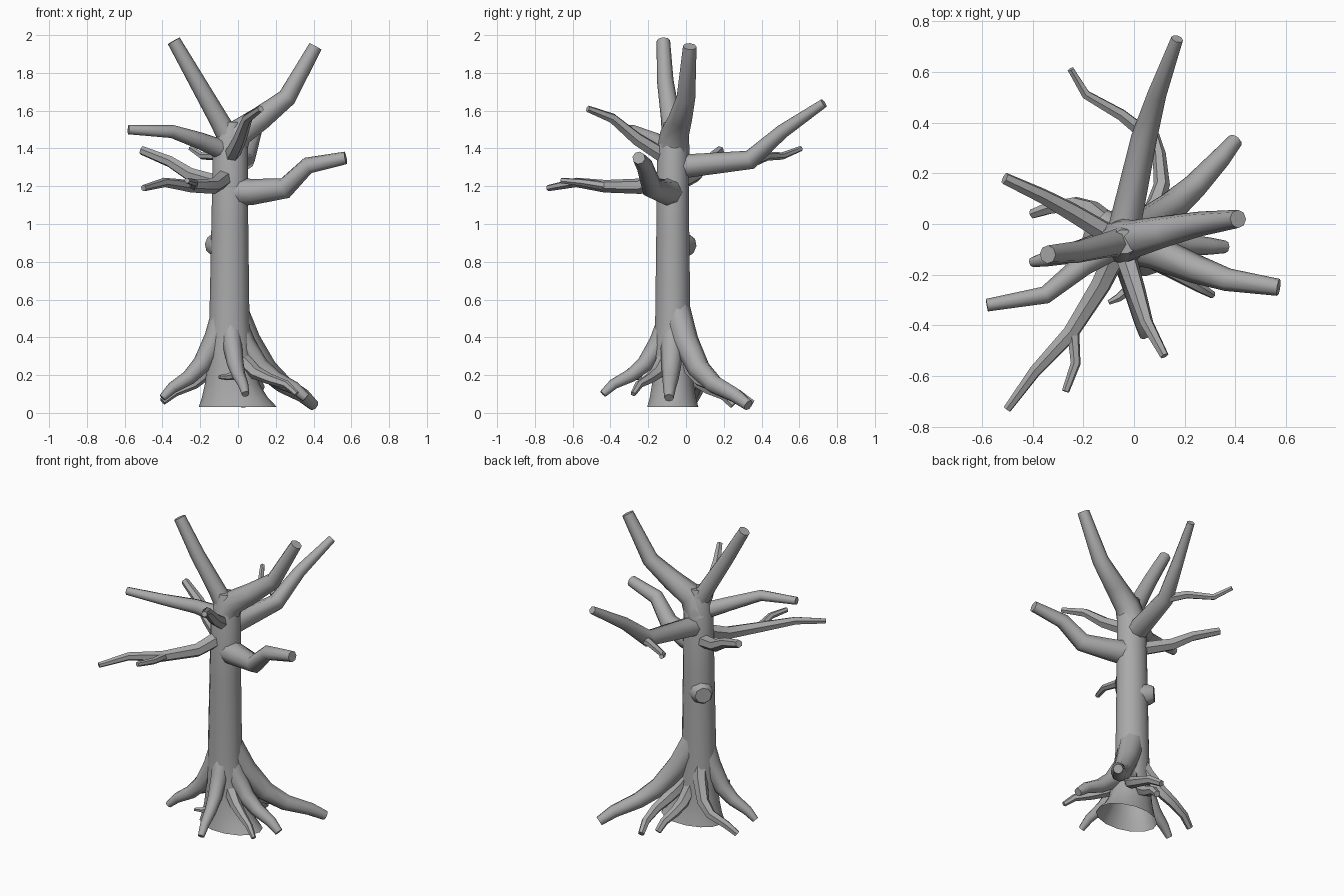
import bpy, bmesh, math
from mathutils import Vector

old = bpy.data.objects.get("Cube")
if old:
    bpy.data.objects.remove(old, do_unlink=True)

grey = (.4, .4, .4, 1)
bark = bpy.data.materials.new("grey_bark")
bark.use_nodes = True
bark.diffuse_color = grey
bark.node_tree.nodes["Principled BSDF"].inputs["Base Color"].default_value = grey

trunk_axis = Vector((-.05, -.07, 0))
up_axis = Vector((0, 0, 1))


def circle(sides):
    """Unit circle as (cosine, sine) pairs."""
    angles = [math.tau * i / sides for i in range(sides)]
    return [(math.cos(a), math.sin(a)) for a in angles]


def loft(name, rings, closed_start=True):
    """Skin a list of point rings into one smooth object with sharp edges kept."""
    bm = bmesh.new()
    loops = [[bm.verts.new(point) for point in ring] for ring in rings]
    for low, high in zip(loops, loops[1:]):
        for i in range(len(low)):
            bm.faces.new((low[i - 1], low[i], high[i], high[i - 1]))
    if closed_start:
        bm.faces.new(reversed(loops[0]))
    bm.faces.new(loops[-1])
    mesh = bpy.data.meshes.new(name)
    bm.to_mesh(mesh)
    bm.free()
    mesh.materials.append(bark)
    obj = bpy.data.objects.new(name, mesh)
    bpy.context.collection.objects.link(obj)
    bpy.ops.object.select_all(action='DESELECT')
    obj.select_set(True)
    bpy.context.view_layer.objects.active = obj
    bpy.ops.object.shade_smooth_by_angle(angle=math.radians(50))


def limb(name, points, thick, thin):
    """Tube through the points, tapering evenly from thick to thin."""
    points = [Vector(p) for p in points]
    last = len(points) - 1
    outline = circle(8 if thick > .05 else 6)
    steps = [(b - a).normalized() for a, b in zip(points, points[1:])]
    side = steps[0].orthogonal().normalized()
    rings = []
    for k, point in enumerate(points):
        before, after = steps[max(k - 1, 0)], steps[min(k, last - 1)]
        along = (before + after).normalized()
        side = (side - along * side.dot(along)).normalized()
        across = along.cross(side)
        radius = thick + (thin - thick) * k / last
        rings.append([point + radius * (side * c + across * s) for c, s in outline])
    loft(name, rings)


def branch(name, height, bends, tip, thick, thin):
    """Limb that leaves the trunk axis at a height."""
    limb(name, [trunk_axis + up_axis * height, *bends, tip], thick, thin)


def root(name, height, tip, thick, thin, sway=0):
    """Limb that sweeps down and out of the trunk, with a knuckle near the tip."""
    start, tip = trunk_axis + up_axis * height, Vector(tip)
    sideways = (tip - start).cross(up_axis).normalized()
    path = []
    for t in (0, .2, .4, .6, .85, 1):
        point = trunk_axis.lerp(tip, t)
        point.z = tip.z + (height - tip.z) * (1 - t) ** 2.3 + t ** 3 * (1 - t) / 2
        path.append(point + sideways * sway * math.sin(math.pi * t))
    limb(name, path, thick, thin)


# Trunk: slim shaft with an open flared foot and a narrowed crown
trunk_rings = []
for z in (.03, .08, .15, .25, .5, 1, 1.4, 1.48, 1.54):
    flare = math.exp(-8 * z)
    narrowing = 1 - max(z - 1.4, 0) * 3
    width = (.11 - z / 80 + flare / 8) * narrowing
    depth = (.1 - z / 90 + flare / 20) * narrowing
    centre = trunk_axis + Vector((flare / 16 + z / 150, 0, z))
    trunk_rings.append([centre + Vector((width * c, depth * s, 0)) for c, s in circle(14)])
loft("trunk", trunk_rings, closed_start=False)

# Knot stub
limb("knot", [(-.07, -.05, .88), (-.12, 0, .89), (-.14, .02, .89)], thick=.08, thin=.05)

# Crown branches
branch("top_right_branch", height=1.46, bends=[(-.1, -.08, 1.55), (-.22, -.11, 1.76)],
       tip=(-.34, -.12, 1.97), thick=.06, thin=.036)
branch("top_left_branch", height=1.36, bends=[(0, -.06, 1.48), (.12, -.03, 1.56), (.26, 0, 1.67)],
       tip=(.41, .02, 1.94), thick=.09, thin=.036)
branch("right_front_branch", height=1.38, bends=[(-.2, -.16, 1.44), (-.35, -.28, 1.49)],
       tip=(-.58, -.32, 1.5), thick=.055, thin=.025)
branch("right_back_branch", height=1.2, bends=[(-.25, .05, 1.26), (-.36, .11, 1.33)],
       tip=(-.51, .18, 1.39), thick=.045, thin=.024)
branch("long_front_branch", height=1.26, bends=[(-.13, -.24, 1.2), (-.25, -.43, 1.2), (-.39, -.58, 1.22)],
       tip=(-.5, -.73, 1.19), thick=.05, thin=.017)
limb("front_twig", [(-.24, -.42, 1.2), (-.23, -.55, 1.22), (-.27, -.66, 1.23)], thick=.025, thin=.015)
branch("left_branch", height=1.17, bends=[(.08, -.11, 1.17), (.25, -.18, 1.19), (.37, -.22, 1.31)],
       tip=(.57, -.25, 1.35), thick=.08, thin=.034)
branch("back_branch", height=1.3, bends=[(.04, .34, 1.34), (.09, .51, 1.49)],
       tip=(.17, .73, 1.64), thick=.065, thin=.024)
limb("back_twig", [(.05, .35, 1.33), (-.05, .43, 1.36), (-.19, .51, 1.36), (-.25, .61, 1.4)],
     thick=.03, thin=.014)
branch("front_branch", height=1.33, bends=[(.01, -.26, 1.45), (.05, -.39, 1.56)],
       tip=(.12, -.52, 1.61), thick=.045, thin=.018)

# Roots around the foot
root("right_root", height=.6, tip=(-.4, -.15, .08), thick=.07, thin=.02)
root("right_back_root", height=.5, tip=(-.4, .04, .06), thick=.05, thin=.02, sway=.09)
root("front_root", height=.55, tip=(.04, -.44, .1), thick=.06, thin=.02)
limb("front_root_twig", [(-.01, -.25, .2), (-.06, -.29, .19), (-.1, -.31, .19)], thick=.025, thin=.01)
root("left_back_root", height=.6, tip=(.4, .33, .04), thick=.08, thin=.03, sway=.03)
root("left_root", height=.55, tip=(.36, -.09, .08), thick=.07, thin=.025)
root("left_front_root", height=.4, tip=(.31, -.28, .1), thick=.05, thin=.015)
root("back_left_root", height=.4, tip=(.08, .35, .05), thick=.05, thin=.02, sway=.09)
root("back_root", height=.4, tip=(.03, .25, .04), thick=.05, thin=.02)
